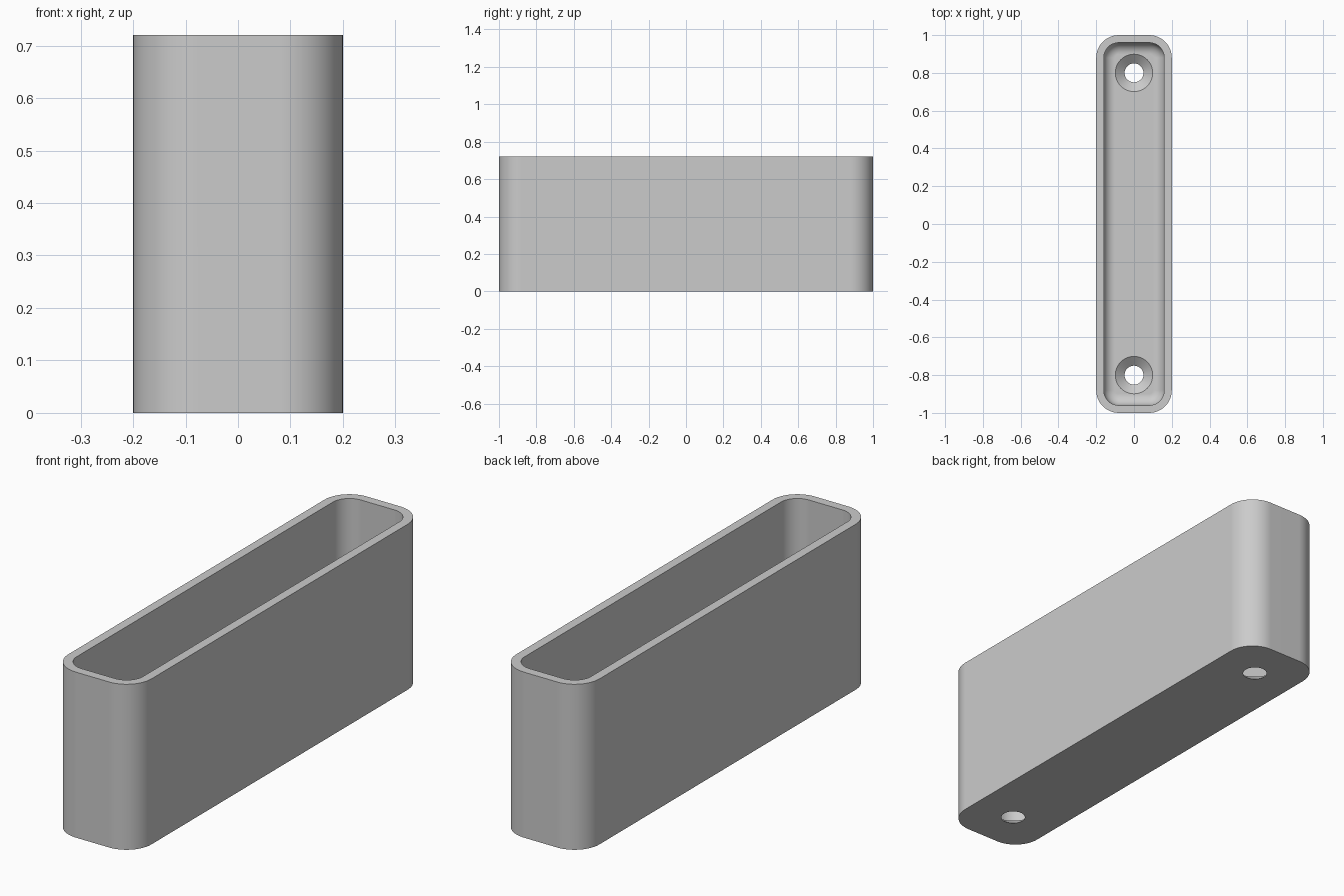
import bpy, bmesh, math

cube = bpy.data.objects.get("Cube")
if cube:
    bpy.data.objects.remove(cube, do_unlink=True)

HX, HY, HEIGHT = 0.2, 1.0, 0.72     # outer half sizes and height
CORNER, WALL, FLOOR = 0.12, 0.04, 0.04
FILLET = 0.06                       # rounding between inner walls and floor
HOLE_Y, HOLE_R, SINK_R = 0.8, 0.05, 0.099

grey = bpy.data.materials.new("light grey")
grey.use_nodes = True
grey.diffuse_color = (0.6, 0.6, 0.6, 1)
grey.node_tree.nodes["Principled BSDF"].inputs["Base Color"].default_value = (0.6, 0.6, 0.6, 1)


def ring(hx, hy, r, z, cy=0, steps=12):
    """Rounded rectangle outline; a circle when hx = hy = r."""
    pts = []
    for q, (sx, sy) in enumerate([(1, 1), (-1, 1), (-1, -1), (1, -1)]):
        for i in range(steps + 1):
            a = math.pi / 2 * (q + i / steps)
            pts.append((sx * (hx - r) + r * math.cos(a),
                        cy + sy * (hy - r) + r * math.sin(a), z))
    return pts


def loft(name, rings):
    """Skin a stack of outlines and cap both ends."""
    bm = bmesh.new()
    loops = [[bm.verts.new(p) for p in pts] for pts in rings]
    n = len(loops[0])
    for a, b in zip(loops, loops[1:]):
        for i in range(n):
            j = (i + 1) % n
            bm.faces.new((a[i], a[j], b[j], b[i]))
    bm.faces.new(loops[0][::-1])
    bm.faces.new(loops[-1])
    bmesh.ops.remove_doubles(bm, verts=bm.verts, dist=1e-5)
    bmesh.ops.recalc_face_normals(bm, faces=bm.faces)
    mesh = bpy.data.meshes.new(name)
    bm.to_mesh(mesh)
    bm.free()
    mesh.materials.append(grey)
    obj = bpy.data.objects.new(name, mesh)
    bpy.context.collection.objects.link(obj)
    return obj


def inset(d, z):
    return ring(HX - d, HY - d, CORNER - d, z)


# Tray: outer wall, flat rim, inner wall, rounded transition to the floor
rings = [inset(0, 0), inset(0, HEIGHT), inset(WALL, HEIGHT)]
for i in range(9):
    a = math.pi / 2 * i / 8
    rings.append(inset(WALL + FILLET * (1 - math.cos(a)),
                       FLOOR + FILLET * (1 - math.sin(a))))
tray = loft("tray", rings)
bpy.context.view_layer.objects.active = tray
tray.select_set(True)

# Countersunk screw holes near both ends
slope = (SINK_R - HOLE_R) / FLOOR
for side in (-1, 1):
    profile = [(HOLE_R - 0.01 * slope, -0.01), (SINK_R, FLOOR), (SINK_R, FLOOR + 0.05)]
    cutter = loft("hole_cutter", [ring(r, r, r, z, side * HOLE_Y) for r, z in profile])
    cutter.hide_render = True
    cut = tray.modifiers.new("screw_hole", "BOOLEAN")
    cut.operation, cut.solver, cut.object = "DIFFERENCE", "EXACT", cutter
    bpy.ops.object.modifier_apply(modifier=cut.name)
    bpy.data.objects.remove(cutter, do_unlink=True)

# Smooth rounded corners, crisp rim and hole edges
bpy.ops.object.shade_smooth_by_angle(angle=math.radians(30))
normals = tray.modifiers.new("even_shading", "WEIGHTED_NORMAL")
normals.keep_sharp = True
